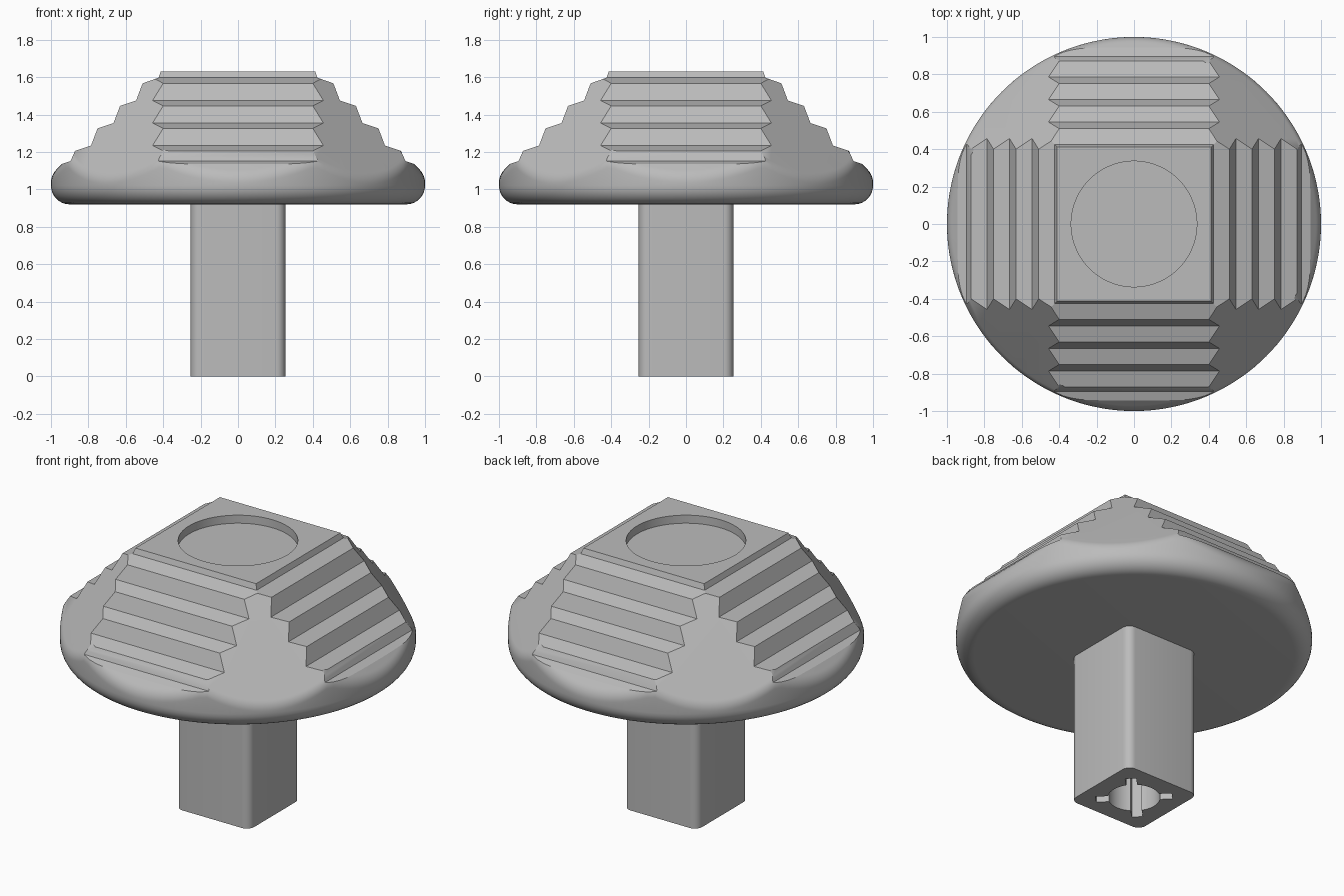
import bpy, bmesh, math

if "Cube" in bpy.data.objects:
    bpy.data.objects.remove(bpy.data.objects["Cube"])

GREY = bpy.data.materials.new("plain grey")
GREY.diffuse_color = (0.5, 0.5, 0.5, 1)
GREY.use_nodes = True
GREY.node_tree.nodes["Principled BSDF"].inputs["Base Color"].default_value = GREY.diffuse_color


def to_object(name, bm):
    bmesh.ops.recalc_face_normals(bm, faces=bm.faces)
    me = bpy.data.meshes.new(name)
    bm.to_mesh(me)
    bm.free()
    me.materials.append(GREY)
    ob = bpy.data.objects.new(name, me)
    bpy.context.collection.objects.link(ob)
    return ob


def prism(name, outline, depth, place):
    """Extrude a closed outline; place(u, v, w) maps it into space."""
    bm = bmesh.new()
    lo, hi = depth
    a = [bm.verts.new(place(u, v, lo)) for u, v in outline]
    b = [bm.verts.new(place(u, v, hi)) for u, v in outline]
    bm.faces.new(a)
    bm.faces.new(b)
    for i in range(len(a)):
        j = (i + 1) % len(a)
        bm.faces.new((a[i], a[j], b[j], b[i]))
    return to_object(name, bm)


def circle(r, n):
    return [(r * math.cos(math.tau * i / n), r * math.sin(math.tau * i / n)) for i in range(n)]


def boolean(target, tool, operation):
    mod = target.modifiers.new("cut", "BOOLEAN")
    mod.object, mod.operation, mod.solver = tool, operation, "EXACT"
    bpy.context.view_layer.objects.active = target
    bpy.ops.object.modifier_apply(modifier=mod.name)
    bpy.data.objects.remove(tool)


def smooth(ob, degrees):
    bpy.ops.object.select_all(action="DESELECT")
    ob.select_set(True)
    bpy.context.view_layer.objects.active = ob
    bpy.ops.object.shade_smooth_by_angle(angle=math.radians(degrees))


# Round cap: filleted rim whose height follows the sloping sides
SIDE, CORNER = 2.077, 2.477      # x + z and x + y + z of the sloping planes
R, BASE, SEG, ARC = 0.1, 0.92, 144, 8


def rim_section(t):
    c, s = abs(math.cos(t)), abs(math.sin(t))
    z, slope = min((SIDE - max(c, s), max(c, s)), (CORNER - c - s, c + s))
    a = math.pi / 2 - math.atan(slope)
    zc = z - R * math.tan(a / 2)
    pts = [(1 - R + R * math.sin(k / ARC * math.pi / 2),
            BASE + R - R * math.cos(k / ARC * math.pi / 2)) for k in range(ARC + 1)]
    pts += [(1 - R + R * math.cos(a * k / ARC), zc + R * math.sin(a * k / ARC))
            for k in range(ARC + 1)]
    return pts + [(0.5, z + 0.5 * slope + 0.04)]


bm = bmesh.new()
rings = []
for i in range(SEG):
    t = math.tau * i / SEG
    rings.append([bm.verts.new((r * math.cos(t), r * math.sin(t), z)) for r, z in rim_section(t)])
apex = bm.verts.new((0, 0, 2.3))
for i in range(SEG):
    p, q = rings[i], rings[(i + 1) % SEG]
    for k in range(len(p) - 1):
        bm.faces.new((p[k], q[k], q[k + 1], p[k + 1]))
    bm.faces.new((p[-1], q[-1], apex))
bm.faces.new([ring[0] for ring in rings])
cap = to_object("cap", bm)

# Stepped grips on the four sides: one stair profile, extruded both ways
stairs = [(0.413, 1.63), (0.425, 1.597)]
for k in range(4):
    d = 0.1205 * k
    stairs += [(0.51 + d, 1.567 - d), (0.545 + d, 1.475 - d)]
stairs[-1] = (0.895, 1.152)
stairs += [(1.2, 1.045), (1.2, 0.7)]
profile = stairs + [(-x, z) for x, z in reversed(stairs)]
boolean(cap, prism("stairs_x", profile, (-1.3, 1.3), lambda u, v, w: (u, w, v)), "INTERSECT")
boolean(cap, prism("stairs_y", profile, (-1.3, 1.3), lambda u, v, w: (w, u, v)), "INTERSECT")

# Flat sloping corners
bm = bmesh.new()
span = CORNER - 0.7
base = [bm.verts.new(p) for p in ((span, 0, 0.7), (0, span, 0.7), (-span, 0, 0.7), (0, -span, 0.7))]
tip = bm.verts.new((0, 0, CORNER))
bm.faces.new(base)
for i in range(4):
    bm.faces.new((base[i], base[(i + 1) % 4], tip))
boolean(cap, to_object("corner_planes", bm), "INTERSECT")

# Shallow round recess in the top
upright = lambda u, v, w: (u, v, w)
boolean(cap, prism("recess", circle(0.336, 96), (1.58, 1.8), upright), "DIFFERENCE")
smooth(cap, 25)

# Square stem with rounded corners
H, F = 0.253, 0.05
outline = []
for q in range(4):
    sx, sy = ((1, 1), (-1, 1), (-1, -1), (1, -1))[q]
    for k in range(7):
        t = math.pi / 2 * (q + k / 6)
        outline.append((sx * (H - F) + F * math.cos(t), sy * (H - F) + F * math.sin(t)))
stem = prism("stem", outline, (0, 0.93), upright)

# Socket in the stem: round hole with diagonal cross slots
boolean(stem, prism("hole", circle(0.147, 48), (-0.1, 0.6), upright), "DIFFERENCE")
L, W, c = 0.215, 0.031, math.sqrt(0.5)
for s in (1, -1):
    slot = [((u - s * v) * c, (s * u + v) * c) for u, v in ((-L, -W), (L, -W), (L, W), (-L, W))]
    boolean(stem, prism("slot", slot, (-0.1, 0.59), upright), "DIFFERENCE")
smooth(stem, 25)
